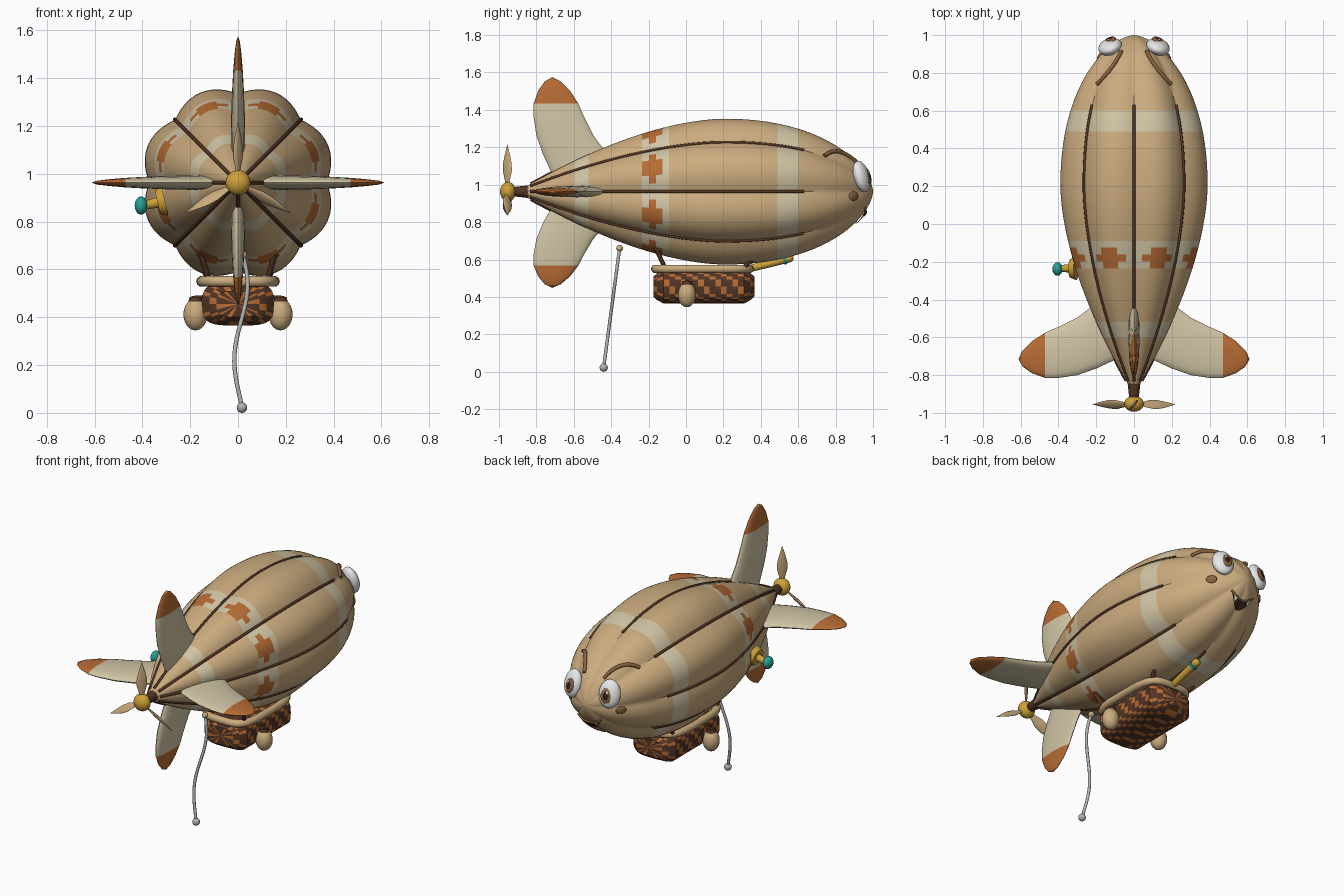
import bpy, bmesh, math
from math import sin, cos, pi
from mathutils import Vector, Matrix

if "Cube" in bpy.data.objects:
    bpy.data.objects.remove(bpy.data.objects["Cube"])


def material(name, r, g, b):
    m = bpy.data.materials.new(name)
    m.use_nodes = True
    m.diffuse_color = (r, g, b, 1)
    m.node_tree.nodes["Principled BSDF"].inputs["Base Color"].default_value = (r, g, b, 1)
    return m


TAN = material("tan canvas", .60, .41, .21)
CREAM = material("cream canvas", .64, .56, .38)
ORANGE = material("burnt orange", .48, .15, .035)
BROWN = material("dark brown", .085, .035, .018)
GOLD = material("gold brass", .62, .36, .04)
TEAL = material("teal glass", .02, .36, .31)
WHITE = material("white", .85, .85, .85)
GREY = material("grey rope", .45, .45, .44)
DARK = material("mouth dark", .035, .013, .01)
UMBER = material("umber", .24, .12, .05)
AXIS_Z = .963


def smooth(ob, angle=35):
    bpy.ops.object.select_all(action='DESELECT')
    ob.select_set(True)
    bpy.context.view_layer.objects.active = ob
    bpy.ops.object.shade_smooth_by_angle(angle=math.radians(angle))
    return ob


def loft(name, rings, mats, rule=lambda i, j: 0, closed=True, angle=35):
    """Skin equal-length rings; rule(ring, segment) picks the material."""
    bm = bmesh.new()
    rows = [[bm.verts.new(p) for p in ring] for ring in rings]
    n = len(rows[0])
    for i in range(len(rows) - 1):
        for j in range(n if closed else n - 1):
            k = (j + 1) % n
            f = bm.faces.new((rows[i][j], rows[i][k], rows[i + 1][k], rows[i + 1][j]))
            f.material_index = rule(i, j)
    bmesh.ops.remove_doubles(bm, verts=bm.verts, dist=1e-5)
    bmesh.ops.recalc_face_normals(bm, faces=bm.faces)
    me = bpy.data.meshes.new(name)
    bm.to_mesh(me)
    bm.free()
    for m in mats:
        me.materials.append(m)
    ob = bpy.data.objects.new(name, me)
    bpy.context.collection.objects.link(ob)
    return smooth(ob, angle)


def ball(name, loc, scale, mat, rot=None):
    bpy.ops.mesh.primitive_uv_sphere_add(segments=24, ring_count=16, location=loc)
    ob = bpy.context.object
    ob.name = name
    ob.scale = scale
    if rot:
        ob.rotation_euler = rot.to_euler()
    ob.data.materials.append(mat)
    return smooth(ob, 60)


def rod(name, a, b, r1, r2, mat):
    a, b = Vector(a), Vector(b)
    bpy.ops.mesh.primitive_cone_add(vertices=20, radius1=r1, radius2=r2, depth=(b - a).length,
                                    location=(a + b) / 2,
                                    rotation=(b - a).to_track_quat('Z', 'Y').to_euler())
    ob = bpy.context.object
    ob.name = name
    ob.data.materials.append(mat)
    return smooth(ob)


def tube(name, pts, radius, mat, cyclic=False):
    cu = bpy.data.curves.new(name, 'CURVE')
    cu.dimensions = '3D'
    cu.bevel_depth = radius
    cu.bevel_resolution = 3
    cu.use_fill_caps = True
    sp = cu.splines.new('POLY')
    sp.points.add(len(pts) - 1)
    for p, co in zip(sp.points, pts):
        p.co = (*co, 1)
    sp.use_cyclic_u = cyclic
    cu.materials.append(mat)
    ob = bpy.data.objects.new(name, cu)
    bpy.context.collection.objects.link(ob)
    smooth_target = bpy.context.view_layer
    bpy.ops.object.select_all(action='DESELECT')
    ob.select_set(True)
    smooth_target.objects.active = ob
    bpy.ops.object.convert(target='MESH')
    return smooth(bpy.context.object, 50)


# Envelope: eight-lobed teardrop along y
def radius(y):
    if y > .2:
        return .385 * max(0, 1 - ((y - .2) / .8) ** 2.2) ** .6
    return .03 + .355 * (1 - ((.2 - y) / 1.05) ** 1.7)


def hull(y, a, off=0):
    r = radius(y) * (.965 + .095 * abs(sin(4 * a))) + off
    return Vector((r * sin(a), y, AXIS_Z + r * cos(a)))


def hull_y(x, z):
    lo, hi, a = .2, 1, math.atan2(x, z - AXIS_Z)
    for _ in range(30):
        mid = (lo + hi) / 2
        p = hull(mid, a)
        lo, hi = (mid, hi) if math.hypot(p.x, p.z - AXIS_Z) > math.hypot(x, z - AXIS_Z) else (lo, mid)
    return lo


ys = []
for a, b, n in [(-.85, -.6, 6), (-.6, -.52, 2), (-.52, -.235, 6), (-.235, -.125, 3),
                (-.125, -.09, 1), (-.09, .49, 10), (.49, .6, 2)]:
    ys += [a + (b - a) * k / n for k in range(n)]
ys += [.6 + .4 * sin(k * pi / 32) for k in range(17)]


def hull_colour(i, j):
    y, col = (ys[i] + ys[i + 1]) / 2, j % 12
    if -.235 < y < -.125:
        half = 4 if -.198 < y < -.162 else 2
        return 2 if 6 - half <= col < 6 + half else 1
    return 1 if -.6 < y < -.52 or -.125 < y < -.09 or .49 < y < .6 else 0


loft("envelope", [[hull(y, 2 * pi * j / 96) for j in range(96)] for y in ys],
     [TAN, CREAM, ORANGE], hull_colour)
for k in range(8):
    tube("seam", [hull(-.83 + 1.46 * t / 40, k * pi / 4, .002) for t in range(41)], .008, BROWN)

# Tail fins: lens sections (span, leading y, trailing y, half thickness)
FIN = [(.06, -.32, -.70, .03), (.2, -.42, -.765, .03), (.3, -.495, -.80, .028), (.4, -.545, -.815, .024),
       (.47, -.575, -.815, .02), (.54, -.62, -.79, .014), (.59, -.67, -.755, .008), (.612, -.715, -.715, 0)]
for name, turn, span in [("upper_fin", 0, 1), ("left_fin", 90, 1), ("lower_fin", 180, .84), ("right_fin", 270, 1)]:
    rot = Matrix.Rotation(math.radians(turn), 3, 'Y')
    rings = []
    for r, lead, trail, th in FIN:
        mid, half = (lead + trail) / 2, (lead - trail) / 2
        rings.append([rot @ Vector((th * sin(a), mid + half * cos(a), r * span)) + Vector((0, 0, AXIS_Z))
                      for a in [2 * pi * j / 20 for j in range(20)]])
    loft(name, rings, [CREAM, ORANGE], lambda i, j: int(i >= 4), angle=60)

# Propeller
rod("propeller_shaft", (0, -.93, AXIS_Z), (0, -.79, AXIS_Z), .024, .04, BROWN)
ball("propeller_hub", (0, -.952, AXIS_Z), (.052, .042, .052), GOLD)
for k in range(3):
    rot = Matrix.Rotation(k * 2 * pi / 3, 3, 'Y')
    twist = Matrix.Rotation(math.radians(50), 3, 'Z')
    rings = [[rot @ (twist @ Vector((w * cos(a), .3 * w * sin(a), r))) + Vector((0, -.955, AXIS_Z))
              for a in [2 * pi * j / 12 for j in range(12)]]
             for r, w in [(.03, .01), (.07, .02), (.11, .031), (.15, .03), (.19, .02), (.23, .008), (.255, 0)]]
    loft("propeller_blade", rings, [TAN], angle=60)


# Gondola basket with woven checks, rim, struts and ballast bags
def superellipse(a, w, h, e):
    c, s = cos(a), sin(a)
    return w * math.copysign(abs(c) ** e, c), h * math.copysign(abs(s) ** e, s)


stations = [(-.27, 0), (-.27, .6), (-.25, .8), (-.215, 1)]
stations += [(-.215 + .43 * k / 14, 1) for k in range(1, 14)]
stations += [(-y, s) for y, s in reversed(stations[:4])]
rings = []
for y, s in stations:
    pts = [superellipse(2 * pi * j / 30, .15 * s, .09 * s, .55) for j in range(30)]
    rings.append([(x, y + .095, .455 + z) for x, z in pts])
loft("gondola", rings, [BROWN, ORANGE], lambda i, j: int((i + j) % 3 == 0))
rim = [superellipse(2 * pi * j / 48, .152, .252, .5) for j in range(48)]
tube("gondola_rim", [(x, y + .088, .55) for x, y in rim], .023, TAN, True)
for side in (-1, 1):
    rod("rear_strut", (side * .12, -.11, .55), (side * .16, -.17, .68), .012, .012, BROWN)
    rod("front_strut", (side * .12, .30, .55), (side * .16, .39, .63), .012, .012, BROWN)
    ball("ballast_bag", (side * .178, .005, .412), (.05, .048, .067), TAN)
    rod("bag_collar", (side * .178, .005, .465), (side * .178, .005, .485), .03, .024, BROWN)
    rod("bag_tie", (side * .12, .005, .485), (side * .195, .005, .48), .009, .009, BROWN)

# Telescope under the bow
rod("telescope", (0, .30, .54), (0, .55, .607), .018, .023, GOLD)
rod("telescope_ring", (0, .52, .599), (0, .535, .603), .028, .028, TEAL)
ball("telescope_cap", (0, .552, .607), (.023, .023, .023), GOLD)

# Side horn
axis = Vector((-.95, 0, -.22)).normalized()
base = Vector((-.325, -.235, .883))
rod("horn_flange", base - axis * .02, base + axis * .012, .062, .05, GOLD)
rod("horn_stem", base, base + axis * .07, .024, .017, GOLD)
ball("horn_bulb", (-.405, -.238, .867), (.027, .036, .038), TEAL)

# Mooring rope
rope = [(.01 + .032 * sin(t * 2 * pi / 20 + .3) * (1 - .3 * t / 20), -.355 - .085 * t / 20, .66 - .635 * t / 20)
        for t in range(21)]
tube("mooring_rope", rope, .009, GREY)
ball("rope_end", (rope[-1][0], -.44, .022), (.022, .022, .022), GREY)
ball("rope_anchor", rope[0], (.018, .018, .018), TAN)

# Face: eyes, brows and cheeks
for side in (-1, 1):
    look = Vector((side * .3, .9, .25)).to_track_quat('Y', 'Z')
    eye = Vector((side * .127, .938, 1.045))
    ball("eye", eye, (.064, .04, .085), WHITE, look)
    for name, x, depth, z, size, mat in [("iris", -.012, .033, -.008, (.032, .011, .045), UMBER),
                                         ("pupil", -.012, .04, -.008, (.018, .006, .026), DARK),
                                         ("glint", -.004, .044, .012, (.008, .004, .01), WHITE)]:
        ball(name, eye + look @ Vector((side * x, depth, z)), size, mat, look)
    brow = []
    for k in range(9):
        t = k / 8
        x, y, a = .192 - .127 * t - .012 * sin(pi * t), .74 + .175 * t, .5
        for _ in range(20):
            a = math.asin(min(1, x / (hull(y, a) - Vector((0, y, AXIS_Z))).length))
        brow.append(hull(y, side * a, .005))
    tube("brow", brow, .011, UMBER)
    spot = hull(.895, side * math.radians(98))
    ball("cheek", spot, (.032, .012, .025), UMBER, Vector((side * .8, .6, -.1)).to_track_quat('Y', 'Z'))


# Smiling mouth with two fangs, wrapped on the bow
def on_bow(x, z, off):
    p = Vector((x, hull_y(x, z), z))
    return p + Vector((x, .12, z - AXIS_Z)).normalized() * off


rows = []
for k in range(17):
    u = k / 8 - 1
    top, bottom = .845 + .035 * u * u, .80 + .08 * u * u
    rows.append([on_bow(.075 * u, top + (bottom - top) * v / 4, .009) for v in range(5)])
loft("mouth", rows, [DARK], closed=False)
tube("lip", [r[0] for r in rows], .006, UMBER)
for side in (-1, 1):
    rows = [[on_bow(side * (.043 + .014 * w * (1 - v / 3)), .858 - .028 * v / 3 + .004 * w, .013)
             for w in (-1, 0, 1)] for v in range(4)]
    loft("fang", rows, [WHITE], closed=False)
